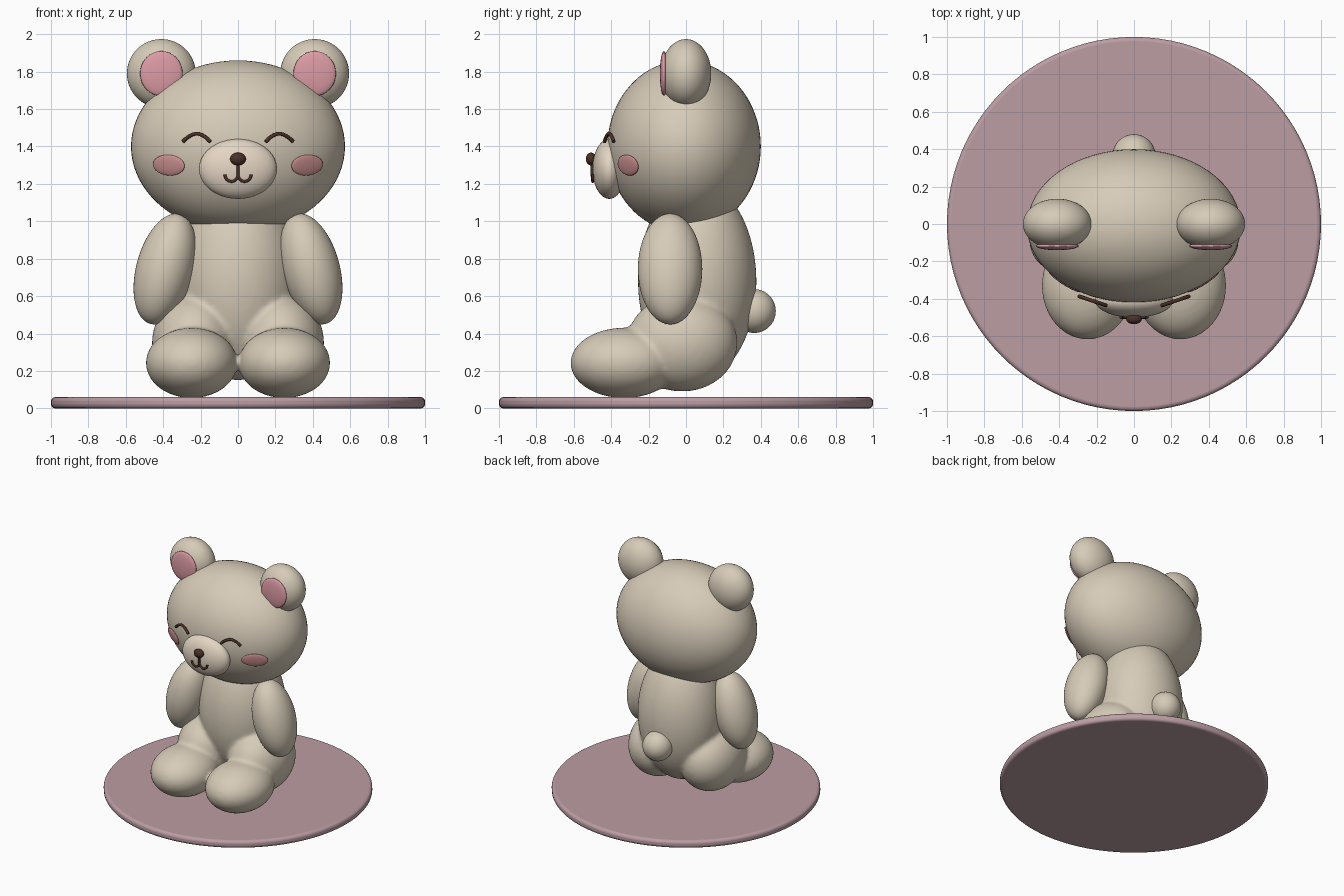
import bpy, math
from mathutils import Vector, Matrix

if "Cube" in bpy.data.objects:
    bpy.data.objects.remove(bpy.data.objects["Cube"])


def material(name, rgb):
    m = bpy.data.materials.new(name)
    m.diffuse_color = (*rgb, 1)
    m.use_nodes = True
    m.node_tree.nodes["Principled BSDF"].inputs["Base Color"].default_value = m.diffuse_color
    return m


FUR = material("cream_fur", (0.68, 0.60, 0.48))
MUZZLE = material("muzzle_cream", (0.78, 0.67, 0.55))
PINK = material("ear_pink", (0.72, 0.33, 0.38))
BLUSH = material("blush", (0.66, 0.31, 0.31))
BROWN = material("dark_brown", (0.07, 0.03, 0.02))
BASE = material("base_pink", (0.50, 0.34, 0.37))


def ball(name, loc, radii, mat, rot=None, seg=48, rings=32):
    bpy.ops.mesh.primitive_uv_sphere_add(segments=seg, ring_count=rings, radius=1)
    o = bpy.context.object
    o.name = name
    turn = rot.to_4x4() if rot else Matrix.Identity(4)
    o.data.transform(turn @ Matrix.Diagonal((*radii, 1)))
    o.location = loc
    o.data.materials.append(mat)
    bpy.ops.object.shade_smooth()
    return o


def tube(name, pts, radius, mat):
    cu = bpy.data.curves.new(name, 'CURVE')
    cu.dimensions = '3D'
    cu.bevel_depth, cu.bevel_resolution = radius, 3
    cu.use_fill_caps = True
    sp = cu.splines.new('POLY')
    sp.points.add(len(pts) - 1)
    for p, c in zip(sp.points, pts):
        p.co = (*c, 1)
    cu.materials.append(mat)
    o = bpy.data.objects.new(name, cu)
    bpy.context.collection.objects.link(o)
    bpy.ops.object.select_all(action='DESELECT')
    o.select_set(True)
    bpy.context.view_layer.objects.active = o
    bpy.ops.object.convert(target='MESH')
    bpy.ops.object.shade_smooth()


# Round base with softened rim
bpy.ops.mesh.primitive_cylinder_add(vertices=96, radius=1, depth=0.06, location=(0, 0, 0.03))
base = bpy.context.object
base.name = "base"
base.data.materials.append(BASE)
bev = base.modifiers.new("rim", 'BEVEL')
bev.width, bev.segments, bev.limit_method = 0.022, 4, 'ANGLE'
bpy.ops.object.shade_smooth_by_angle()

# Torso, thighs and feet fused into one soft skin
parts = [ball("body", (0, 0.06, 0.68), (0.33, 0.317, 0.53), FUR)]
for s in (-1, 1):
    parts.append(ball("thigh", (s * 0.23, -0.02, 0.35), (0.23, 0.295, 0.26), FUR))
    parts.append(ball("foot", (s * 0.248, -0.33, 0.243), (0.245, 0.288, 0.188), FUR))
bpy.ops.object.select_all(action='DESELECT')
for p in parts:
    p.select_set(True)
bpy.context.view_layer.objects.active = parts[0]
bpy.ops.object.join()
body = bpy.context.object
body.name = "body_and_legs"
rem = body.modifiers.new("fuse", 'REMESH')
rem.mode, rem.voxel_size, rem.use_smooth_shade = 'VOXEL', 0.015, True
smo = body.modifiers.new("soften", 'SMOOTH')
smo.factor, smo.iterations = 0.5, 8

# Head
HC, HR = Vector((0, -0.01, 1.40)), Vector((0.572, 0.41, 0.46))
ball("head", HC, HR, FUR, seg=64, rings=40)

# Muzzle, nose, tail
ball("muzzle", (0, -0.41, 1.28), (0.208, 0.09, 0.16), MUZZLE)
ball("nose", (0, -0.508, 1.333), (0.042, 0.028, 0.034), BROWN, seg=24, rings=16)
ball("tail", (0, 0.365, 0.52), (0.115, 0.115, 0.117), FUR)

# Mouth: short stem and two hooks
tube("mouth_stem", [(0, -0.503, 1.31), (0, -0.502, 1.24)], 0.008, BROWN)

for s in (-1, 1):
    side = "right" if s > 0 else "left"
    hook = [(s * (0.035 - 0.035 * math.cos(a)), -0.499, 1.25 - 0.037 * math.sin(a))
            for a in [math.pi * i / 12 for i in range(13)]]
    tube(side + "_mouth_hook", hook, 0.008, BROWN)

    # Closed smiling eye
    eye = []
    for i in range(15):
        t = i / 14
        eye.append((s * (0.148 + 0.147 * t), -0.436 + 0.05 * t,
                    1.425 + 0.043 * math.sin(math.pi * t) ** 0.9))
    tube(side + "_eye", eye, 0.010, BROWN)

    # Cheek patch lying against the head
    x, z = s * 0.37, 1.30
    y = HC.y - HR.y * math.sqrt(1 - (x / HR.x) ** 2 - ((z - HC.z) / HR.z) ** 2)
    n = Vector((x / HR.x ** 2, (y - HC.y) / HR.y ** 2, (z - HC.z) / HR.z ** 2)).normalized()
    u = Vector((0, 0, 1)).cross(n).normalized()
    rot = Matrix((u, n.cross(u), n)).transposed()
    ball(side + "_cheek", (x, y, z), (0.10, 0.057, 0.012), BLUSH, rot, 32, 16)

    # Ear with pink inner pad
    ball(side + "_ear", (s * 0.41, 0, 1.79), (0.184, 0.135, 0.184), FUR)
    ball(side + "_inner_ear", (s * 0.41, -0.118, 1.79), (0.114, 0.022, 0.12), PINK, None, 32, 16)

    # Arm, leaning in at the shoulder
    ball(side + "_arm", (s * 0.39, -0.085, 0.745), (0.154, 0.172, 0.304), FUR,
         Matrix.Rotation(-s * math.radians(15), 3, 'Y'))
